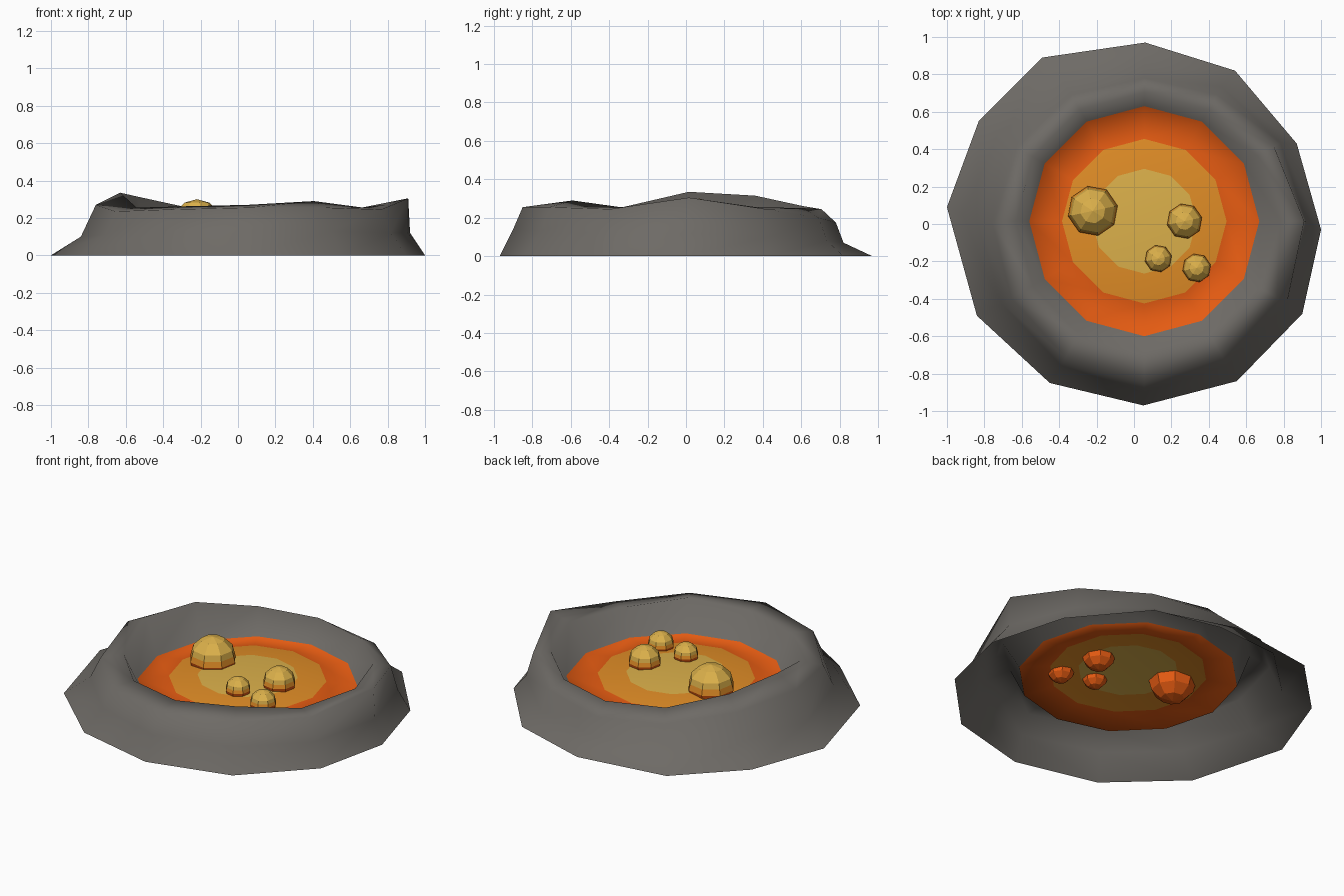
import bpy, bmesh, math
from mathutils import Vector, Matrix

if "Cube" in bpy.data.objects:
    bpy.data.objects.remove(bpy.data.objects["Cube"])


def material(name, rgb):
    m = bpy.data.materials.new(name)
    m.diffuse_color = (*rgb, 1)
    m.use_nodes = True
    m.node_tree.nodes["Principled BSDF"].inputs["Base Color"].default_value = m.diffuse_color
    return m


rock = material("rock grey", (0.155, 0.145, 0.132))
deep = material("lava deep orange", (0.78, 0.105, 0.006))
amber = material("lava amber", (0.76, 0.27, 0.02))
yellow = material("lava yellow", (0.72, 0.44, 0.07))
MATS = [rock, deep, amber, yellow]
N = 12
CX, CY = 0.055, 0.015


def finish(bm, name, smooth):
    mesh = bpy.data.meshes.new(name)
    bm.to_mesh(mesh)
    bm.free()
    for m in MATS:
        mesh.materials.append(m)
    for p in mesh.polygons:
        p.use_smooth = smooth
    ob = bpy.data.objects.new(name, mesh)
    bpy.context.collection.objects.link(ob)
    return ob


def ring(bm, radii, heights):
    # twelve points around the pool centre
    out = []
    for k in range(N):
        a = math.tau * k / N
        out.append(bm.verts.new((CX + radii[k] * math.cos(a), CY + radii[k] * math.sin(a), heights[k])))
    return out


def bridge(bm, a, b, mat):
    for k in range(N):
        j = (k + 1) % N
        f = bm.faces.new((a[k], a[j], b[j], b[k]))
        f.material_index = mat


# Crater shell: irregular rocky wall flowing down into the lava pool
bm = bmesh.new()
foot_xy = [(1, -.03), (.87, .43), (.54, .82), (.06, .97), (-.49, .89), (-.83, .55),
           (-1, .09), (-.84, -.49), (-.45, -.85), (.05, -.97), (.55, -.84), (.9, -.48)]
foot = [bm.verts.new((x, y, 0)) for x, y in foot_xy]
waist = ring(bm, [.865, .84, .83, .805, .86, .87, .895, .88, .89, .915, .89, .88],
             [.12, .10, .08, .07, .09, .10, .10, .11, .13, .14, .13, .12])
shoulder = ring(bm, [.855, .80, .78, .765, .78, .80, .815, .82, .84, .865, .84, .82],
                [.305, .245, .20, .175, .20, .25, .27, .235, .245, .255, .255, .245])
crest = ring(bm, [.73, .70, .69, .69, .69, .69, .685, .69, .70, .70, .70, .71],
             [.27, .255, .25, .245, .26, .315, .335, .255, .262, .27, .29, .255])
edge = ring(bm, [.615] * N, [.11] * N)
mid = ring(bm, [.44] * N, [.136] * N)
core = ring(bm, [.28] * N, [.152] * N)
rings = [foot, waist, shoulder, crest, edge, mid, core]
for i, mat in enumerate([0, 0, 0, 0, 1, 2]):
    bridge(bm, rings[i], rings[i + 1], mat)
centre = bm.verts.new((CX, CY, .158))
for k in range(N):
    bm.faces.new((core[k], core[(k + 1) % N], centre)).material_index = 3
finish(bm, "lava_crater", True)

# Bubbles: low-poly spheres half sunk in the lava, coloured by height
bubbles = [(-.22, .07, .165, .135), (.27, .015, .17, .095), (.13, -.185, .17, .073), (.335, -.235, .16, .077)]
for n, (x, y, z, r) in enumerate(bubbles):
    bm = bmesh.new()
    bmesh.ops.create_uvsphere(bm, u_segments=8, v_segments=6, radius=r,
                              matrix=Matrix.Translation((x, y, z)) @ Matrix.Rotation(math.radians(12), 4, 'Z'))
    # split the upper band so the amber stripe is a thin cut
    for h in (.25,):
        bmesh.ops.bisect_plane(bm, geom=bm.verts[:] + bm.edges[:] + bm.faces[:],
                               plane_co=(x, y, z + h * r), plane_no=(0, 0, 1))
    for f in bm.faces:
        t = (f.calc_center_median().z - z) / r
        f.material_index = 1 if t < 0.0 else 2 if t < 0.25 else 3
    finish(bm, "lava_bubble_%d" % (n + 1), False)
